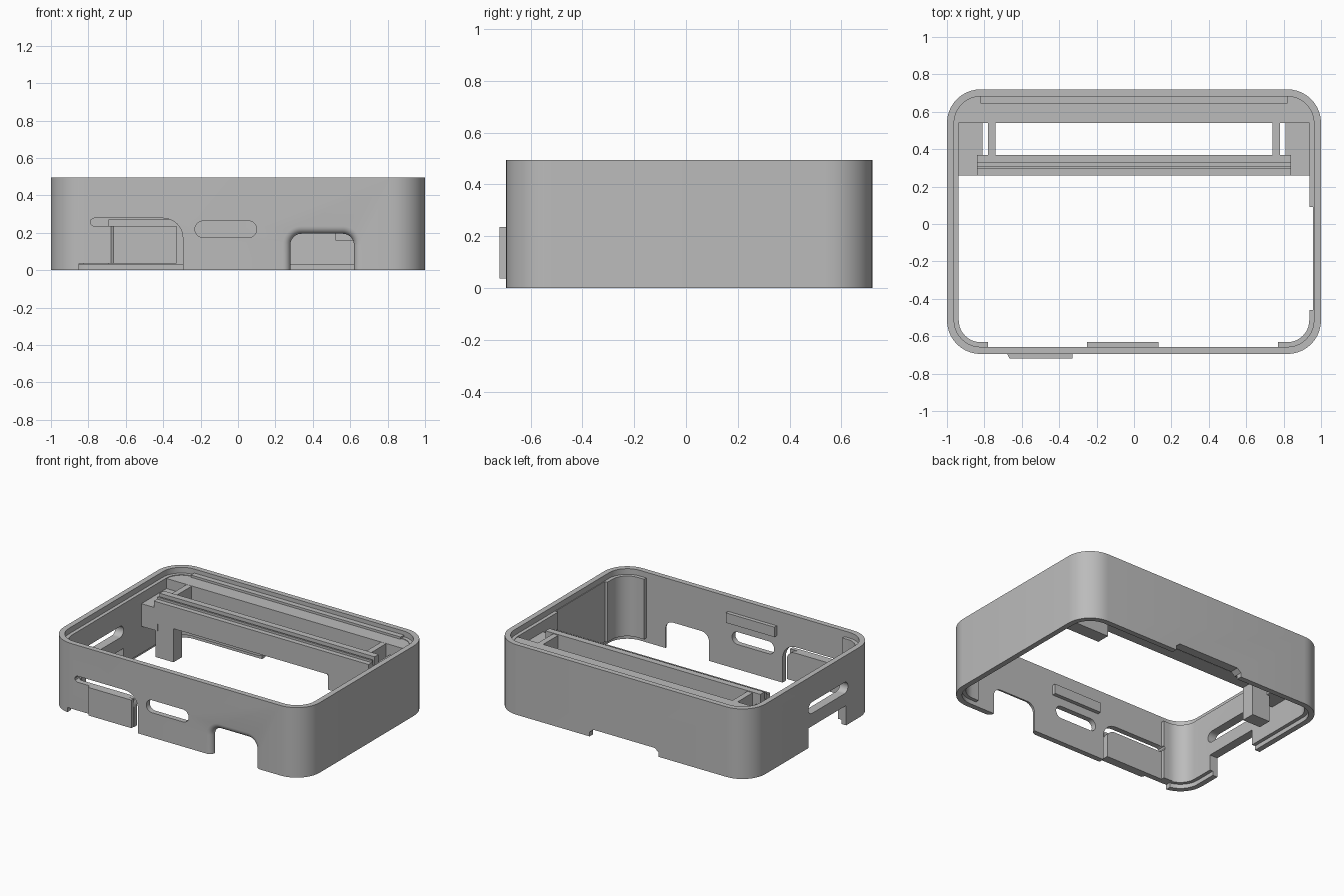
import bpy, bmesh
from math import sin, cos, pi, radians

old = bpy.data.objects.get("Cube")
if old:
    bpy.data.objects.remove(old, do_unlink=True)

grey = bpy.data.materials.new("plain grey")
grey.use_nodes = True
COLOUR = (0.5, 0.5, 0.5, 1)
grey.diffuse_color = COLOUR
grey.node_tree.nodes["Principled BSDF"].inputs["Base Color"].default_value = COLOUR

AXES = {
    "x": lambda u, v, w: (w, u, v),
    "y": lambda u, v, w: (u, w, v),
    "z": lambda u, v, w: (u, v, w),
}


def rounded(u0, u1, v0, v1, r, steps=10):
    """Outline of a rectangle with round corners."""
    corners = [(u1 - r, v1 - r), (u0 + r, v1 - r), (u0 + r, v0 + r), (u1 - r, v0 + r)]
    pts = []
    for q, (cu, cv) in enumerate(corners):
        for s in range(steps + 1):
            a = (q + s / steps) * pi / 2
            pts.append((cu + r * cos(a), cv + r * sin(a)))
    return pts


def loft(name, axis, rings):
    """Closed solid through (outline, position) rings along an axis."""
    bm = bmesh.new()
    loops = [[bm.verts.new(AXES[axis](u, v, w)) for u, v in pts] for pts, w in rings]
    n = len(loops[0])
    for a, b in zip(loops, loops[1:]):
        for i in range(n):
            j = (i + 1) % n
            bm.faces.new((a[i], a[j], b[j], b[i]))
    bm.faces.new(loops[0])
    bm.faces.new(loops[-1])
    bmesh.ops.recalc_face_normals(bm, faces=bm.faces)
    mesh = bpy.data.meshes.new(name)
    bm.to_mesh(mesh)
    bm.free()
    obj = bpy.data.objects.new(name, mesh)
    bpy.context.scene.collection.objects.link(obj)
    mesh.materials.append(grey)
    mesh.shade_smooth()
    mesh.set_sharp_from_angle(angle=radians(35))
    return obj


def prism(name, axis, pts, w0, w1):
    return loft(name, axis, [(pts, w0), (pts, w1)])


def box(name, x0, x1, y0, y1, z0, z1):
    return prism(name, "z", [(x0, y0), (x1, y0), (x1, y1), (x0, y1)], z0, z1)


def carve(obj, cutters):
    """Subtract the cutters, keep the finished mesh, drop the cutters."""
    for c in cutters:
        c.hide_render = True
        m = obj.modifiers.new("cut", "BOOLEAN")
        m.operation, m.solver, m.object = "DIFFERENCE", "EXACT", c
    dg = bpy.context.evaluated_depsgraph_get()
    mesh = bpy.data.meshes.new_from_object(obj.evaluated_get(dg))
    obj.modifiers.clear()
    obj.data = mesh
    for c in cutters:
        bpy.data.objects.remove(c, do_unlink=True)
    mesh.shade_smooth()
    mesh.set_sharp_from_angle(angle=radians(35))


FRONT, BACK, TOP = -0.695, 0.72, 0.495
LEDGE = 0.455


def ring(d):
    """Case outline moved inwards by d."""
    return rounded(-1 + d, 1 - d, FRONT + d, BACK - d, 0.18 - d)


# Case wall: hollow shell with a stepped rim above and below
wall = prism("case_wall", "z", ring(0), 0, TOP)
cuts = [
    prism("hollow", "z", ring(0.063), -0.1, 0.6),
    prism("top_rebate", "z", ring(0.038), LEDGE, 0.61),
    prism("bottom_rebate", "z", ring(0.038), -0.11, 0.03),
    box("front_recess", -0.78, 0.77, -0.657, -0.5, -0.12, 0.62),
    box("side_recess", 0.8, 0.957, -0.46, 0.09, -0.13, 0.63),
]
# Front openings: round slot and flared port
cuts.append(prism("front_slot", "y", rounded(-0.23, 0.1, 0.175, 0.263, 0.0435), -0.9, -0.5))
flare = [(rounded(0.24, 0.66, -0.14, 0.235, 0.1), -0.8)]
for i in range(7):
    a = i / 6 * pi / 2
    d = 0.04 * (1 - sin(a))
    flare.append((rounded(0.28 - d, 0.62 + d, -0.1 - d, 0.195 + d, 0.06 + d),
                  FRONT + 0.036 * (1 - cos(a))))
flare.append((rounded(0.28, 0.62, -0.1, 0.195, 0.06), -0.5))
cuts.append(loft("front_port", "y", flare))
# Gap around the spring latch: bent slot and undercut
gap = [(-0.77, 0.278), (-0.4, 0.278)]
gap += [(-0.4 + 0.105 * sin(i * pi / 16), 0.173 + 0.105 * cos(i * pi / 16)) for i in range(1, 9)]
gap += [(-0.295, -0.1), (-0.328, -0.1)]
gap += [(-0.39 + 0.062 * cos(i * pi / 16), 0.173 + 0.062 * sin(i * pi / 16)) for i in range(9)]
gap += [(-0.77, 0.235), (-0.787, 0.245), (-0.79, 0.257), (-0.785, 0.27)]
cuts.append(prism("latch_gap", "y", gap, -0.9, -0.5))
cuts.append(box("latch_undercut", -0.85, -0.31, -0.9, -0.5, -0.15, 0.035))
# Side openings: round slot and card port
cuts.append(prism("side_slot", "x", rounded(-0.38, 0.06, 0.23, 0.31, 0.039), -1.2, -0.85))
cuts.append(box("card_port", -1.2, -0.85, -0.36, 0.06, -0.16, 0.14))
# Back notch with sloping ends
notch = [(-0.29, -0.1), (0.25, -0.1), (0.25, 0.03), (0.22, 0.055), (-0.26, 0.055), (-0.29, 0.03)]
cuts.append(prism("back_notch", "y", notch, 0.6, 0.9))
carve(wall, cuts)

# Raised latch pad with one sloping end
pad = [(-0.68, FRONT + 0.003), (-0.665, -0.72), (-0.33, -0.72), (-0.33, FRONT + 0.003)]
prism("latch_pad", "z", pad, 0.037, 0.235)

# Stop rib inside the front wall
box("front_rib", -0.25, 0.13, -0.66, -0.63, 0.32, 0.39)

# Back shelf following the case corners
shelf = prism("back_shelf", "z", rounded(-0.945, 0.945, 0.1, 0.67, 0.13), 0.34, LEDGE - 0.004)
carve(shelf, [box("shelf_cut", -1.2, 1.2, -0.2, 0.54, 0.2, 0.6)])
box("shelf_ridge", -0.82, 0.82, 0.645, 0.684, 0.43, 0.467)

# Grooved cross bar
bar = [(0.26, 0.27), (0.37, 0.27), (0.37, LEDGE), (0.325, LEDGE), (0.325, 0.4),
       (0.308, 0.4), (0.308, 0.44), (0.295, 0.44), (0.295, 0.425), (0.26, 0.425)]
prism("cross_bar", "x", bar, -0.84, 0.84)

# Side arms and thin links between bar and shelf
for side, s in (("right", -1), ("left", 1)):
    def pair(name, a, b, *rest):
        lo, hi = sorted((s * a, s * b))
        return box(side + "_" + name, lo, hi, *rest)
    pair("arm", 0.81, 0.945, 0.26, 0.545, 0.22, 0.38)
    pair("link", 0.74, 0.78, 0.365, 0.545, 0.3, 0.45)

# Supports under the bar
box("right_leg", -0.83, -0.69, 0.265, 0.36, 0.03, 0.28)
box("left_foot", 0.52, 0.83, 0.265, 0.36, 0.16, 0.28)
